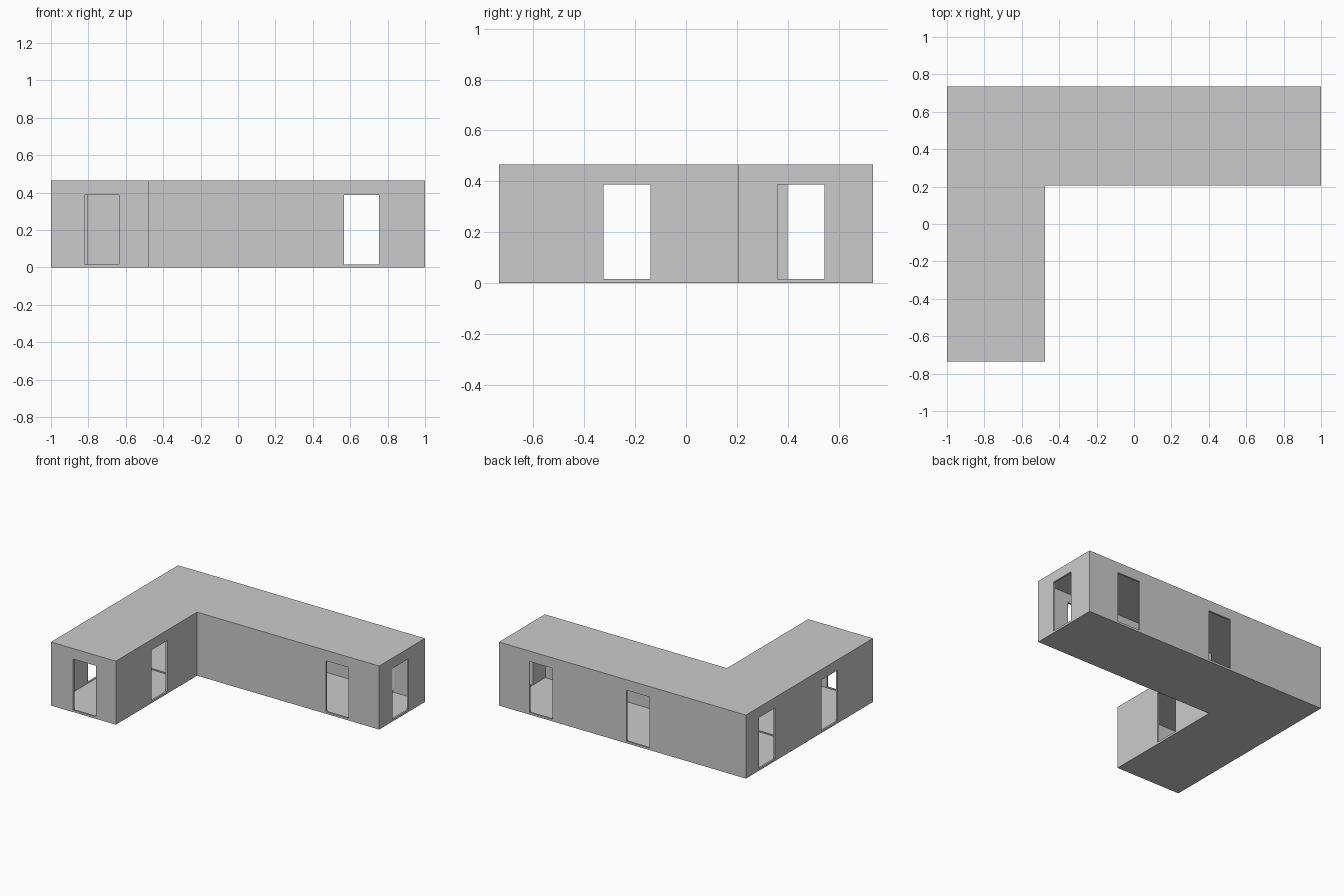
import bpy, bmesh

if "Cube" in bpy.data.objects:
    bpy.data.objects.remove(bpy.data.objects["Cube"])

H, T = 0.465, 0.013            # building height, wall thickness
SLAB = 0.01                    # floor and roof thickness
X0, X1, XI = -1.0, 1.0, -0.475
Y0, Y1, YI = -0.735, 0.735, 0.205
PART = 0.09                    # cross wall inside the wing
DW, DZ0, DZ1 = 0.185, 0.015, 0.388


def prism(name, outline, z0, z1):
    """Extrude a flat outline between two heights."""
    bm = bmesh.new()
    face = bm.faces.new([bm.verts.new((x, y, z0)) for x, y in outline])
    top = bmesh.ops.extrude_face_region(bm, geom=[face])["geom"]
    bmesh.ops.translate(bm, vec=(0, 0, z1 - z0),
                        verts=[v for v in top if isinstance(v, bmesh.types.BMVert)])
    bmesh.ops.recalc_face_normals(bm, faces=bm.faces)
    mesh = bpy.data.meshes.new(name)
    bm.to_mesh(mesh)
    bm.free()
    obj = bpy.data.objects.new(name, mesh)
    bpy.context.collection.objects.link(obj)
    return obj


def rect(xa, xb, ya, yb):
    return [(xa, ya), (xb, ya), (xb, yb), (xa, yb)]


# L-shaped building block
building = prism("building_shell", [(X0, Y0), (XI, Y0), (XI, YI), (X1, YI),
                                    (X1, Y1), (X0, Y1)], 0, H)

# Hollow rooms: front of the wing, and the corner with the long hall
cutters = [
    prism("wing_room_cutter", rect(X0 + T, XI - T, Y0 + T, PART), SLAB, H - SLAB),
    prism("hall_room_cutter", [(X0 + T, PART + T), (XI - T, PART + T), (XI - T, YI + T),
                               (X1 - T, YI + T), (X1 - T, Y1 - T), (X0 + T, Y1 - T)],
          SLAB, H - SLAB),
]

# Doorways in walls running along x: (left edge, wall middle y)
for x, y in [(-0.82, Y0), (0.568, YI), (0.568, Y1), (-0.218, Y1), (-0.802, PART + T / 2)]:
    cutters.append(prism("doorway_cutter", rect(x, x + DW, y - 0.03, y + 0.03), DZ0, DZ1))

# Doorways in walls running along y: (wall x, front edge)
for x, y in [(X1, 0.36), (XI, -0.325), (X0, -0.325), (X0, 0.40)]:
    cutters.append(prism("doorway_cutter", rect(x - 0.03, x + 0.03, y, y + DW), DZ0, DZ1))

# Cut everything out of the block, then bake and drop the helpers
for c in cutters:
    c.hide_render = True
    mod = building.modifiers.new("cut", "BOOLEAN")
    mod.operation = "DIFFERENCE"
    mod.solver = "EXACT"
    mod.object = c
bpy.context.view_layer.objects.active = building
for mod in list(building.modifiers):
    bpy.ops.object.modifier_apply(modifier=mod.name)
for c in cutters:
    bpy.data.objects.remove(c)
